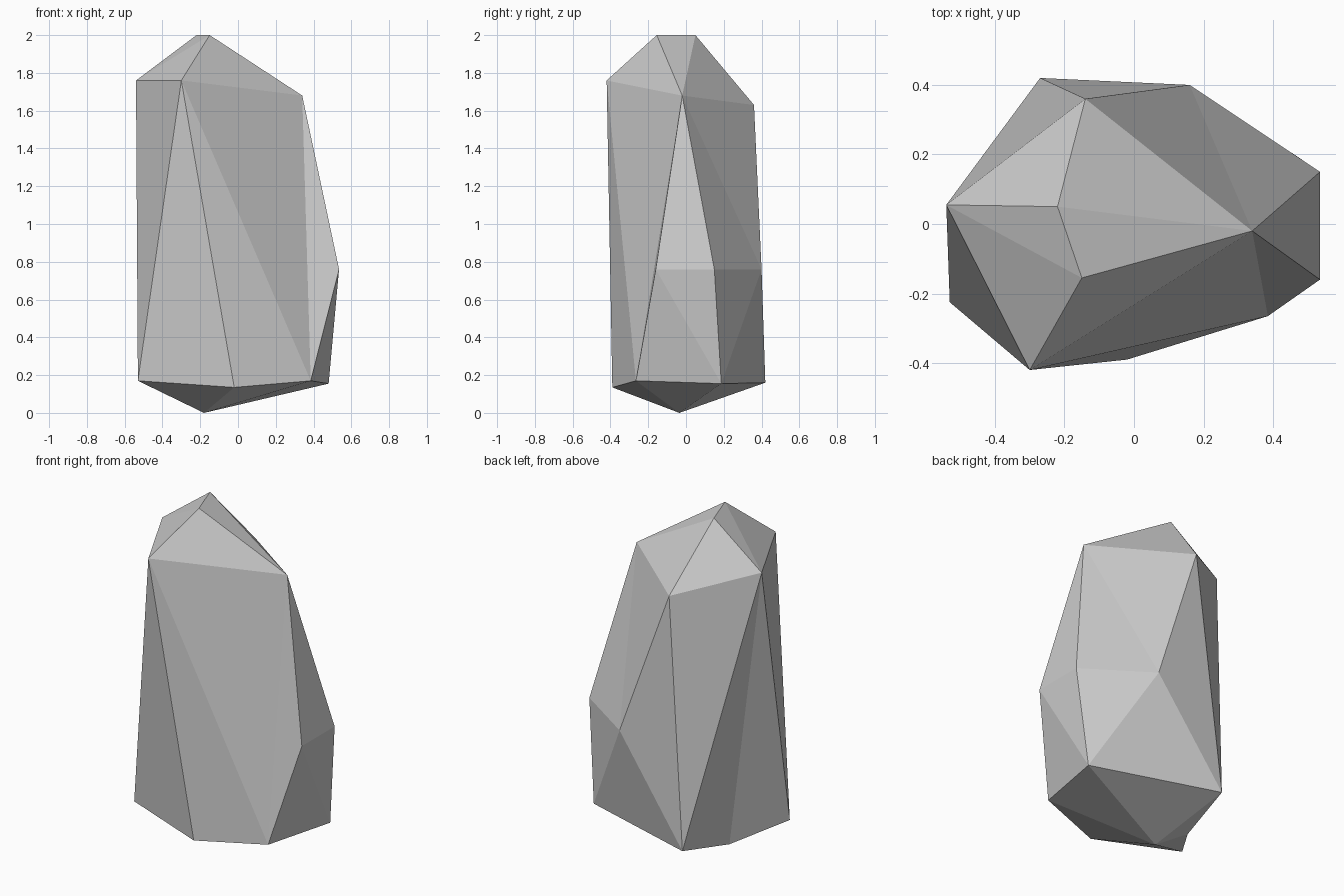
import bpy
import bmesh

cube = bpy.data.objects.get("Cube")
if cube:
    bpy.data.objects.remove(cube, do_unlink=True)

# Single stone colour
stone = bpy.data.materials.new("pale_grey_stone")
stone.use_nodes = True
colour = (0.6, 0.6, 0.6, 1)
stone.diffuse_color = colour
stone.node_tree.nodes["Principled BSDF"].inputs["Base Color"].default_value = colour

# Corners of the faceted crystal, named by where they sit
corners = {
    # base point and lower ring
    "base_tip": (-.18, -.035, 0),
    "low_left": (-.53, -.225, .17),
    "low_front": (-.02, -.39, .135),
    "low_right": (.385, -.265, .17),
    "low_corner": (.48, .187, .155),
    "low_back": (-.27, .42, .16),
    "low_notch": (-.33, .06, .08),
    # waist
    "mid_front": (.535, -.16, .76),
    "mid_right": (.535, .15, .76),
    "mid_back": (.16, .4, .76),
    # shoulder
    "top_left": (-.54, .055, 1.76),
    "top_front": (-.3, -.42, 1.76),
    "top_right": (.34, -.02, 1.68),
    "top_back": (-.14, .36, 1.63),
    # crown ridge
    "ridge_front": (-.15, -.155, 2),
    "ridge_back": (-.22, .05, 2),
}

# Each facet group is a fan of triangles around one corner
fans = [
    ("base_tip", "low_left low_front low_right low_corner low_back low_notch low_left"),
    ("ridge_front", "ridge_back top_left top_front top_right ridge_back"),
    ("ridge_back", "top_right top_back top_left"),
    ("top_front", "top_left low_left low_front low_right top_right"),
    ("top_right", "low_right mid_front mid_right mid_back top_back"),
    ("top_left", "top_back low_back low_notch low_left"),
    ("low_corner", "low_right mid_front mid_right mid_back low_back"),
    ("mid_back", "top_back low_back"),
]

bm = bmesh.new()
points = {name: bm.verts.new(place) for name, place in corners.items()}
for centre, rim in fans:
    names = rim.split()
    for first, second in zip(names, names[1:]):
        bm.faces.new([points[n] for n in (centre, first, second)])
bmesh.ops.recalc_face_normals(bm, faces=bm.faces)

mesh = bpy.data.meshes.new("crystal_rock")
bm.to_mesh(mesh)
bm.free()
mesh.materials.append(stone)
rock = bpy.data.objects.new("crystal_rock", mesh)
bpy.context.collection.objects.link(rock)
